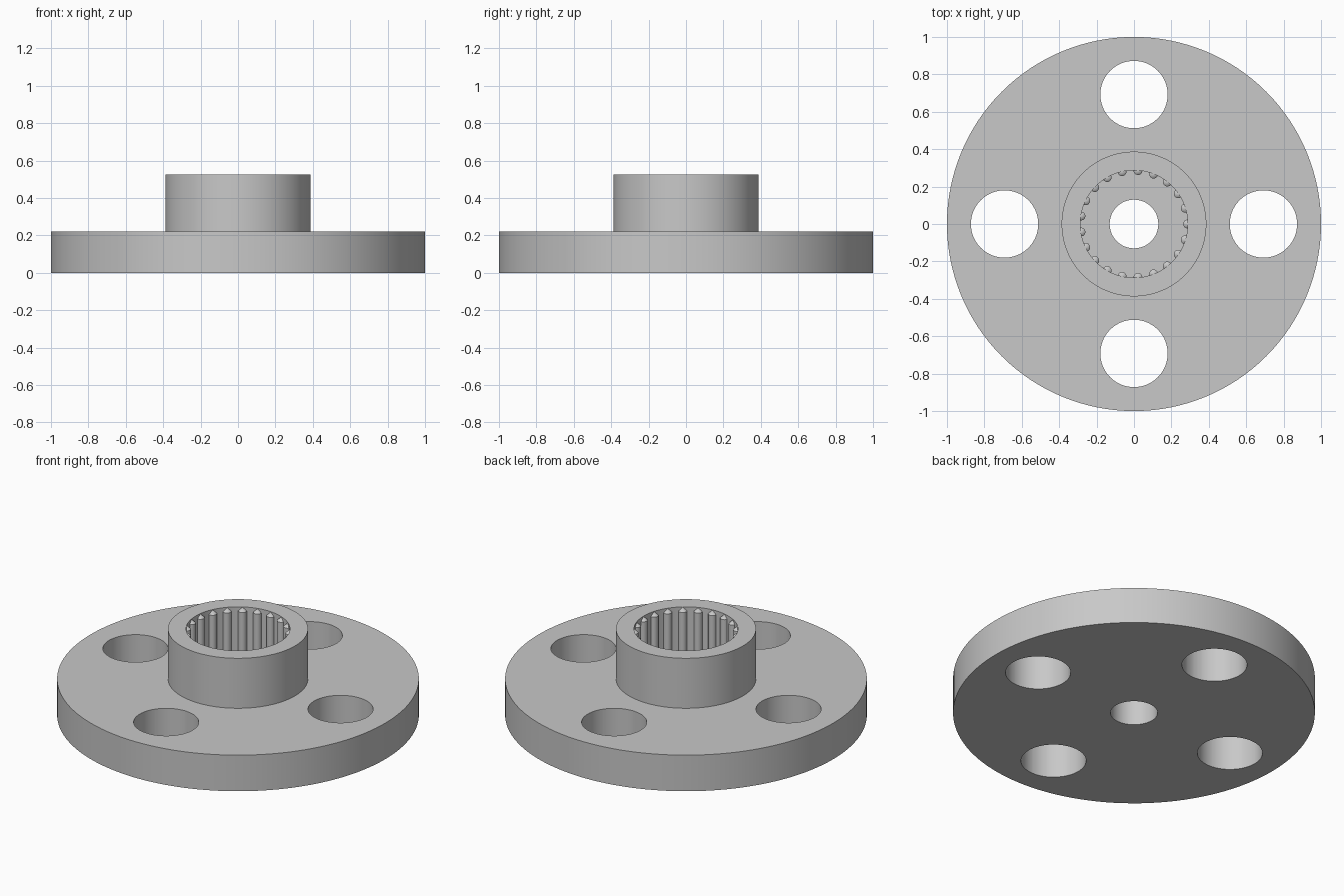
import bpy, bmesh, math
from mathutils import Matrix, Vector

cube = bpy.data.objects.get("Cube")
if cube:
    bpy.data.objects.remove(cube, do_unlink=True)

# Main dimensions
DISC_TOP, HUB_TOP, FLOOR = 0.22, 0.525, 0.22
DISC_R, HUB_R, SOCKET_R, BORE_R = 1.0, 0.387, 0.287, 0.13
BOLT_R, BOLT_CIRCLE = 0.18, 0.692
TOOTH_R, TOOTH_COUNT, TIP = 0.024, 21, 0.024

grey = bpy.data.materials.new("grey metal")
grey.use_nodes = True
colour = (0.58, 0.58, 0.58, 1)
grey.diffuse_color = colour
grey.node_tree.nodes["Principled BSDF"].inputs["Base Color"].default_value = colour


def make_object(name, bm):
    bmesh.ops.recalc_face_normals(bm, faces=bm.faces)
    mesh = bpy.data.meshes.new(name)
    bm.to_mesh(mesh)
    bm.free()
    obj = bpy.data.objects.new(name, mesh)
    bpy.context.collection.objects.link(obj)
    mesh.materials.append(grey)
    return obj


def lathe(bm, profile, steps, centre=(0, 0, 0)):
    """Revolve a closed (radius, height) outline about a vertical axis."""
    c = Vector(centre)
    rings = []
    for i in range(steps):
        a = 2 * math.pi * i / steps
        rings.append([bm.verts.new(c + Vector((r * math.cos(a), r * math.sin(a), z)))
                      for r, z in profile])
    n = len(profile)
    for i in range(steps):
        p, q = rings[i], rings[(i + 1) % steps]
        for j in range(n):
            k = (j + 1) % n
            bm.faces.new((p[j], q[j], q[k], p[k]))


def cylinder(bm, radius, top_radius, z0, z1, x, angle, sides):
    """Upright cylinder or cone set at distance x and swung by an angle."""
    place = Matrix.Rotation(angle, 4, 'Z') @ Matrix.Translation((x, 0, (z0 + z1) / 2))
    bmesh.ops.create_cone(bm, cap_ends=True, segments=sides, radius1=radius,
                          radius2=top_radius, depth=z1 - z0, matrix=place)


def smooth(obj):
    bpy.ops.object.select_all(action='DESELECT')
    obj.select_set(True)
    bpy.context.view_layer.objects.active = obj
    bpy.ops.object.shade_smooth_by_angle(angle=math.radians(30))


# Disc, hub, socket and bore in one revolved body
bm = bmesh.new()
lathe(bm, [(BORE_R, 0), (DISC_R, 0), (DISC_R, DISC_TOP), (HUB_R, DISC_TOP),
           (HUB_R, HUB_TOP), (SOCKET_R, HUB_TOP), (SOCKET_R, FLOOR), (BORE_R, FLOOR)], 128)
flange = make_object("flanged_hub", bm)

# Four bolt holes
bm = bmesh.new()
for i in range(4):
    cylinder(bm, BOLT_R, BOLT_R, -0.1, DISC_TOP + 0.1, BOLT_CIRCLE, i * math.pi / 2, 64)
cutter = make_object("bolt_hole_cutter", bm)
cutter.hide_render = True
cut = flange.modifiers.new("bolt holes", 'BOOLEAN')
cut.operation = 'DIFFERENCE'
cut.solver = 'EXACT'
cut.object = cutter
bpy.ops.object.select_all(action='DESELECT')
bpy.context.view_layer.objects.active = flange
flange.select_set(True)
bpy.ops.object.modifier_apply(modifier=cut.name)
bpy.data.objects.remove(cutter, do_unlink=True)
smooth(flange)

# Rounded spline teeth with pointed tops around the socket wall
bm = bmesh.new()
shoulder = HUB_TOP - TIP
for i in range(TOOTH_COUNT):
    a = 2 * math.pi * i / TOOTH_COUNT
    cylinder(bm, TOOTH_R, TOOTH_R, FLOOR - 0.01, shoulder, SOCKET_R, a, 16)
    cylinder(bm, TOOTH_R, 0, shoulder, HUB_TOP - 0.002, SOCKET_R, a, 16)
smooth(make_object("spline_teeth", bm))
